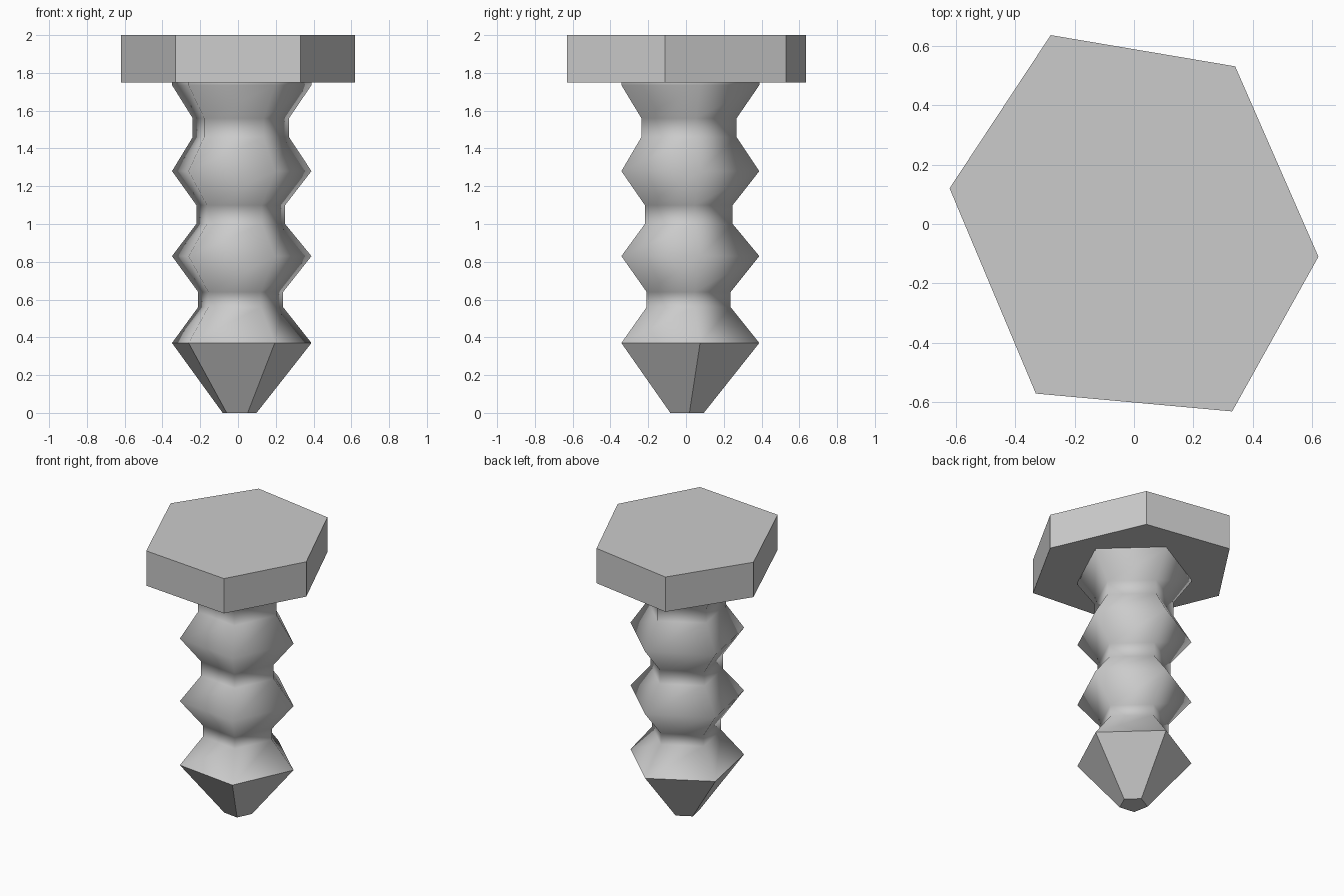
import bpy
import bmesh
import math

cube = bpy.data.objects.get("Cube")
if cube:
    bpy.data.objects.remove(cube, do_unlink=True)

GREY = (0.6, 0.6, 0.6, 1.0)
steel = bpy.data.materials.new("light_grey")
steel.use_nodes = True
steel.diffuse_color = GREY
steel.node_tree.nodes["Principled BSDF"].inputs["Base Color"].default_value = GREY


def finish(bm, name):
    bmesh.ops.recalc_face_normals(bm, faces=bm.faces[:])
    mesh = bpy.data.meshes.new(name)
    bm.to_mesh(mesh)
    bm.free()
    mesh.materials.append(steel)
    obj = bpy.data.objects.new(name, mesh)
    bpy.context.collection.objects.link(obj)
    return obj


def loft(name, rings, smooth_from=None):
    """Join rings of points bottom to top, cap both ends; bands from index smooth_from on are smooth."""
    bm = bmesh.new()
    loops = [[bm.verts.new(p) for p in ring] for ring in rings]
    n = len(loops[0])
    for k, (a, b) in enumerate(zip(loops, loops[1:])):
        for i in range(n):
            j = (i + 1) % n
            face = bm.faces.new((a[i], a[j], b[j], b[i]))
            face.smooth = smooth_from is not None and k >= smooth_from
    bm.faces.new(loops[0][::-1])
    bm.faces.new(loops[-1])
    # Crease wherever a flat face meets another face
    for e in bm.edges:
        e.smooth = all(f.smooth for f in e.link_faces)
    return finish(bm, name)


# Slightly uneven six-sided head
outline = [(-0.28, 0.635), (-0.62, 0.12), (-0.33, -0.57),
           (0.33, -0.63), (0.62, -0.11), (0.34, 0.53)]
loft("bolt_head", [[(x, y, z) for x, y in outline] for z in (1.75, 2.0)])

# Five-sided shaft: flat pointed tip, then smooth ridges and grooves (z, radius)
profile = [(0.0, 0.095), (0.37, 0.391),
           (0.56, 0.238), (0.64, 0.238), (0.83, 0.391),
           (1.0, 0.249), (1.1, 0.249), (1.28, 0.391),
           (1.46, 0.270), (1.56, 0.270), (1.735, 0.391), (1.75, 0.391)]
SIDES, TURN = 5, math.radians(11)


def pentagon(z, r):
    angles = [TURN + i * math.tau / SIDES for i in range(SIDES)]
    return [(0.005 + r * math.cos(a), r * math.sin(a), z) for a in angles]


loft("threaded_shaft", [pentagon(z, r) for z, r in profile], smooth_from=1)
